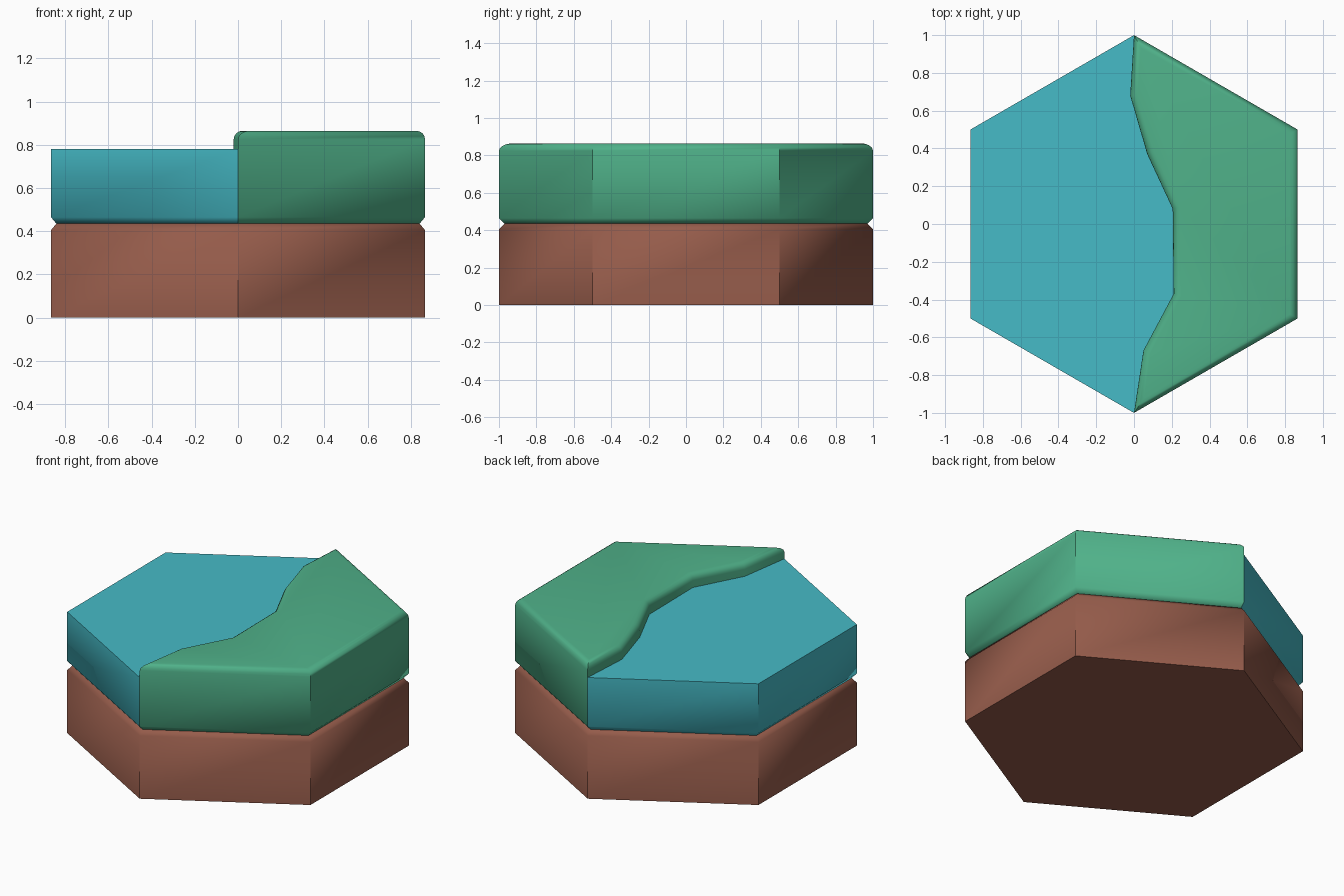
import bpy
from math import sin, cos, pi, radians
from mathutils import Vector

cube = bpy.data.objects.get("Cube")
if cube:
    bpy.data.objects.remove(cube)

SEAM, NOTCH = 0.435, 0.03         # height of the groove and its half height
WATER_TOP, GRASS_TOP = 0.78, 0.865
ROUND, STEPS = 0.04, 4            # rounded lip of the grass
SHRINK = 0.971                    # groove depth as a radial scale


def material(name, rgb):
    mat = bpy.data.materials.new(name)
    mat.use_nodes = True
    mat.diffuse_color = (*rgb, 1)
    bsdf = mat.node_tree.nodes["Principled BSDF"]
    bsdf.inputs["Base Color"].default_value = (*rgb, 1)
    bsdf.inputs["Roughness"].default_value = 0.8
    return mat


def loft(name, rings, mat):
    """Solid through stacked (outline, height) rings, capped at both ends."""
    n = len(rings[0][0])
    verts = [(p.x, p.y, z) for outline, z in rings for p in outline]
    faces = [list(range(n))[::-1]]
    for r in range(len(rings) - 1):
        a, b = r * n, (r + 1) * n
        for i in range(n):
            j = (i + 1) % n
            faces.append([a + i, a + j, b + j, b + i])
    faces.append(list(range(len(verts) - n, len(verts))))
    mesh = bpy.data.meshes.new(name)
    mesh.from_pydata(verts, [], faces)
    mesh.materials.append(mat)
    mesh.shade_smooth()
    mesh.set_sharp_from_angle(angle=radians(52))
    obj = bpy.data.objects.new(name, mesh)
    bpy.context.collection.objects.link(obj)
    return obj


def inset(outline, d):
    """Mitred inward offset of a counterclockwise outline."""
    result = []
    for i, p in enumerate(outline):
        e1 = (p - outline[i - 1]).normalized()
        e2 = (outline[(i + 1) % len(outline)] - p).normalized()
        n1, n2 = Vector((-e1.y, e1.x)), Vector((-e2.y, e2.x))
        result.append(p + (n1 + n2) * d / (1 + n1.dot(n2)))
    return result


def groove(outline):
    """Pull only the hexagon corners inward."""
    return [p * SHRINK if p.length > 0.95 else p for p in outline]


# Hexagon corners, counterclockwise from the front tip
hexagon = [Vector((sin(k * pi / 3), -cos(k * pi / 3))) for k in range(6)]
# Winding bank between water and grass, front to back
bank = [Vector(p) for p in ((0.05, -0.67), (0.21, -0.37), (0.205, 0.08),
                            (0.07, 0.37), (-0.02, 0.68))]

soil = material("brown soil", (0.305, 0.107, 0.070))
blue = material("blue water", (0.061, 0.497, 0.571))
green = material("green grass", (0.080, 0.445, 0.254))

# Soil base with a chamfered upper rim
loft("soil_base", [(hexagon, 0), (hexagon, SEAM - NOTCH),
                   (groove(hexagon), SEAM)], soil)

# Water slab on the right half
water = hexagon[3:] + hexagon[:1] + bank
loft("water", [(groove(water), SEAM), (water, SEAM + NOTCH),
               (water, WATER_TOP)], blue)

# Grass slab on the left half with a rounded lip
grass = hexagon[:4] + bank[::-1]
rings = [(groove(grass), SEAM), (grass, SEAM + NOTCH)]
for s in range(STEPS + 1):
    t = s / STEPS * pi / 2
    rings.append((inset(grass, ROUND * (1 - cos(t))),
                  GRASS_TOP - ROUND * (1 - sin(t))))
loft("grass", rings, green)
